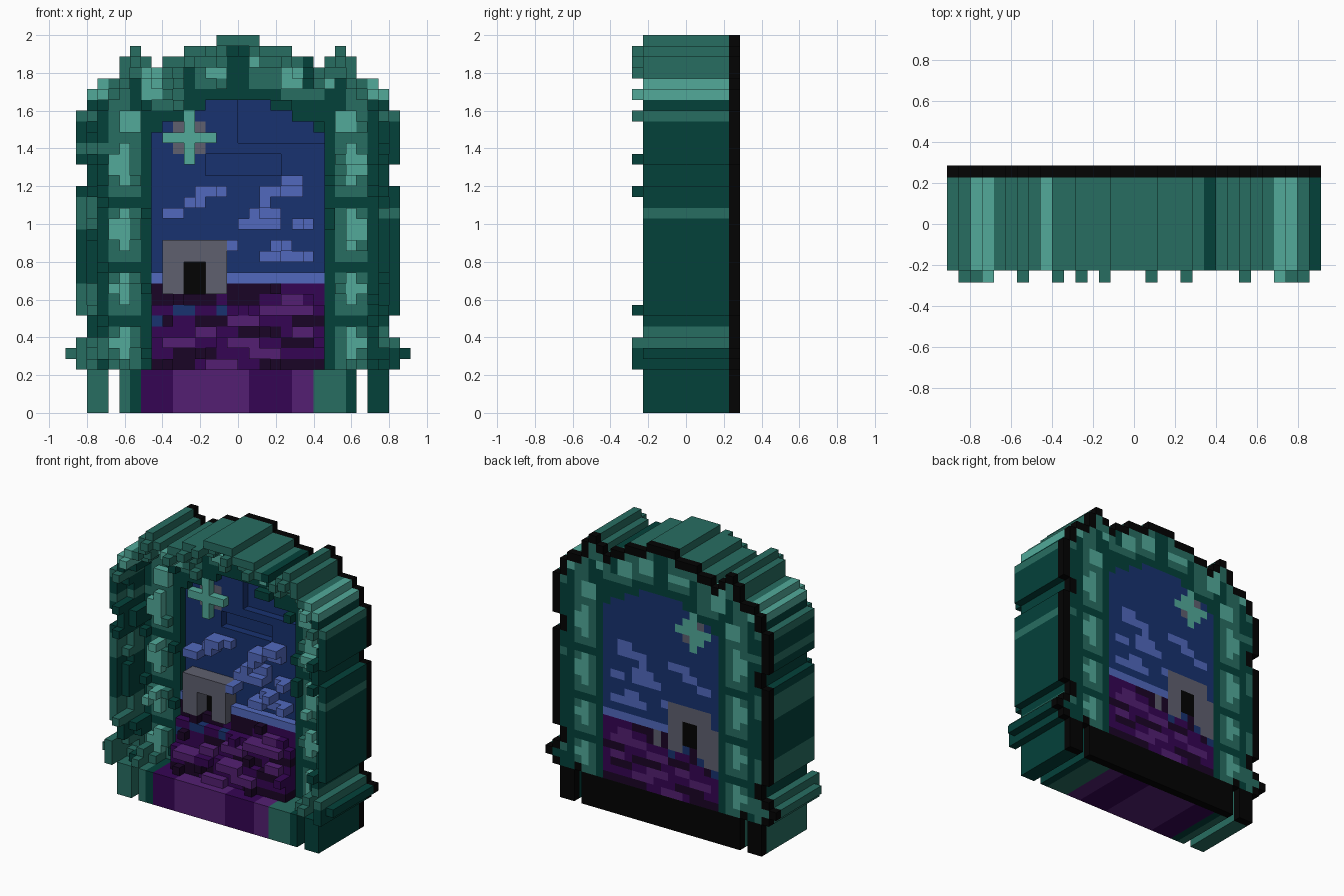
import bpy, bmesh, random

old = bpy.data.objects.get("Cube")
if old:
    bpy.data.objects.remove(old, do_unlink=True)
random.seed(4)

U = 2 / 35            # one block
COLS = 32             # blocks across


# ---------- materials ----------
def linear(h):
    out = []
    for k in (0, 2, 4):
        c = int(h[k:k + 2], 16) / 255
        out.append(c / 12.92 if c <= 0.04045 else ((c + 0.055) / 1.055) ** 2.4)
    return (*out, 1.0)


def material(name, h):
    m = bpy.data.materials.new(name)
    m.use_nodes = True
    m.diffuse_color = linear(h)
    bsdf = m.node_tree.nodes["Principled BSDF"]
    bsdf.inputs["Base Color"].default_value = linear(h)
    bsdf.inputs["Roughness"].default_value = 0.9
    return m


dark_teal = material("dark teal", "03413A")
teal = material("teal", "276D61")
light_teal = material("light teal", "52AA9A")
night_blue = material("night blue", "183270")
cloud_blue = material("cloud blue", "5169BE")
plum = material("dark plum", "1A0526")
purple = material("purple", "350554")
violet = material("violet", "531F72")
grey = material("grey", "5F606F")
black = material("black", "030303")

PARTS = {
    "mortar": dark_teal, "stones": teal, "stone_highlights": light_teal,
    "sky": night_blue, "clouds": cloud_blue, "puddles": night_blue,
    "ground_shadows": plum, "ground": purple, "ground_highlights": violet,
    "gatehouse": grey, "doorway": black, "star": light_teal,
    "star_glow": grey, "backing": black,
}

# ---------- outline: half-width runs (from, to, first row, last row) ----------
inside = set()
for a, b, r0, r1 in [(0, 11, 0, 4), (12, 14, 0, 4), (0, 15, 4, 7), (0, 16, 5, 6),
                     (0, 14, 7, 9), (0, 15, 9, 21), (0, 14, 21, 23), (0, 15, 23, 28),
                     (0, 14, 28, 30), (0, 13, 30, 31), (0, 11, 31, 32), (0, 7, 32, 33),
                     (8, 11, 32, 33), (0, 5, 33, 34), (9, 10, 33, 34), (0, 2, 34, 35)]:
    for j in range(r0, r1):
        for k in range(a, b):
            inside |= {(16 + k, j), (15 - k, j)}

paint = {c: "mortar" for c in inside}


def fill(part, *rects, mirror=False, target=paint):
    """Paint rectangles (col0, row0, col1, row1) of blocks."""
    for c0, r0, c1, r1 in rects:
        for i in range(c0, c1):
            for j in range(r0, r1):
                for c in ((i, j), (31 - i, j)) if mirror else ((i, j),):
                    if c in inside:
                        target[c] = part


# pillar stones, stacked on both sides
for r0, r1 in ((4, 8), (9, 13), (14, 19), (20, 25)):
    fill("stones", (4, r0, 7, r1), mirror=True)
    fill("stone_highlights", (5, r0 + 1, 6, r1), (4, r0 + 2, 6, r1 - 1), mirror=True)
fill("stones", (4, 25, 7, 28), mirror=True)
fill("stone_highlights", (5, 26, 7, 28), mirror=True)
# outer stones
fill("stones", (0, 5, 4, 7), (1, 4, 3, 5), (1, 9, 3, 12), (1, 17, 3, 20), (1, 24, 4, 25),
     (1, 27, 3, 28), (29, 18, 31, 19), (29, 27, 31, 28), (29, 6, 31, 8))
# arch stones
fill("stones", (4, 28, 6, 31), (5, 31, 8, 33), (6, 33, 7, 34), (11, 33, 15, 34),
     (14, 34, 16, 35), (9, 32, 12, 33), (3, 30, 5, 31), mirror=True)
fill("stones", (8, 28, 11, 32), (12, 30, 15, 33), (17, 30, 20, 33), (20, 29, 24, 32))
fill("mortar", (22, 32, 24, 33), (15, 31, 16, 34), (11, 30, 12, 32), (22, 30, 23, 32))
fill("stone_highlights", (2, 29, 4, 31), mirror=True)
fill("stone_highlights", (7, 29, 9, 32), (13, 31, 15, 32), (20, 30, 22, 32), (17, 32, 18, 33),
     (24, 30, 25, 31))

# ---------- picture inside the arch ----------
HALF = {26: 7, 27: 5, 28: 3}
window = {(i, j) for j in range(4, 29) for i in range(COLS)
          if -HALF.get(j, 8) <= i - 16 < HALF.get(j, 8)}
for c in window:
    paint[c] = "sky" if c[1] > 11 else "ground"
fill("clouds", (8, 12, 24, 13), (9, 18, 11, 19), (11, 19, 13, 20), (12, 20, 15, 21),
     (18, 20, 22, 21), (20, 21, 22, 22), (16, 17, 20, 18), (17, 18, 20, 19),
     (18, 19, 19, 20), (21, 17, 23, 18), (19, 15, 21, 16), (18, 14, 23, 15),
     (15, 15, 16, 16), (14, 14, 15, 15))
fill("ground_shadows", (8, 10, 12, 12), (15, 11, 20, 12), (8, 8, 10, 9), (12, 8, 16, 9),
     (16, 7, 20, 8), (10, 5, 14, 6), (20, 6, 23, 7), (18, 4, 24, 5), (8, 4, 12, 5),
     (21, 8, 24, 9), (15, 10, 18, 11), (12, 10, 14, 11))
fill("ground_highlights", (18, 9, 23, 10), (15, 8, 18, 9), (20, 10, 22, 11), (9, 6, 12, 7),
     (13, 4, 16, 5), (17, 5, 20, 6), (21, 7, 23, 8), (12, 7, 14, 8), (15, 6, 18, 7))
fill("puddles", (10, 9, 12, 10), (14, 9, 15, 10), (8, 8, 9, 9))
fill("star_glow", (10, 24, 13, 27))
fill("star", (11, 23, 12, 28), (9, 25, 14, 26))

# the back shows the same picture with a taller gatehouse and a fuller star
back = dict(paint)
fill("gatehouse", (9, 11, 15, 16))
fill("doorway", (11, 11, 13, 14))
fill("gatehouse", (9, 10, 15, 16), (8, 9, 10, 14), (16, 10, 17, 12), target=back)
fill("doorway", (11, 11, 13, 14), target=back)
fill("ground_shadows", (11, 9, 12, 11), target=back)
fill("puddles", (12, 10, 13, 11), (8, 8, 9, 9), target=back)
fill("star", (10, 24, 13, 27), target=back)
fill("star_glow", (12, 24, 13, 25), (10, 26, 11, 27), target=back)
fill("stone_highlights", (17, 31, 19, 33), (12, 31, 14, 32), target=back)

# plinth
fill("stones", (2, 0, 4, 4), (5, 0, 6, 4), (23, 0, 26, 4))
fill("ground", (7, 0, 10, 4), (17, 0, 21, 4))
fill("ground_highlights", (10, 0, 17, 4), (21, 0, 23, 4))

# ---------- depth of every block column ----------
STEP = ((1, 0), (-1, 0), (0, 1), (0, -1))
rim = {(i, j) for i, j in inside if any((i + a, j + b) not in inside for a, b in STEP)}
second = {(i, j) for i, j in inside - rim if any((i + a, j + b) in rim for a, b in STEP)}
LEVEL = {"sky": 1, "clouds": 0, "gatehouse": -1, "doorway": 1, "star": 0,
         "star_glow": 1, "puddles": -1, "mortar": 0, "stones": 0, "stone_highlights": -1}

# single blocks standing proud of the rim
studs = {(9, 31), (11, 32), (20, 32), (13, 33), (17, 33)}
for c, r in ((1, 4), (1, 5), (1, 6), (2, 9), (2, 20), (2, 23), (2, 27), (3, 29), (6, 32)):
    studs |= {(c, r), (31 - c, r)}


def front_level(c):
    i, j = c
    part = paint[c]
    if j < 4:
        return -4
    if c in studs:
        return -5
    if c in window:
        if part.startswith("ground"):   # terraces climbing to the horizon
            return (-2 + (j - 4) // 3 - (part == "ground_highlights")
                    - (random.random() < 0.1))
        if part == "sky":               # shallow step in the night sky
            return 2 if (i > 15 and j > 24) or (12 < i < 20 and 21 < j < 24) else 1
        if part == "clouds" and j > 12 and (i // 2 + j) % 3:
            return -1
        return LEVEL[part]
    if c in rim:
        return -4
    if c in second:
        return -3 + (random.random() < 0.3)
    return LEVEL[part] - (random.random() < 0.12)


layers = {}           # (part, front, back) -> set of blocks
for c in sorted(inside):
    edge = c in rim or c[1] < 4
    layers.setdefault((paint[c], front_level(c), 4), set()).add(c)
    layers.setdefault(("backing" if edge else back[c], 4, 5), set()).add(c)


def rectangles(cells):
    """Merge blocks into as few rectangles as possible."""
    left = set(cells)
    while left:
        i, j = min(left, key=lambda c: (c[1], c[0]))
        w = h = 1
        while (i + w, j) in left:
            w += 1
        while all((i + k, j + h) in left for k in range(w)):
            h += 1
        left -= {(i + a, j + b) for a in range(w) for b in range(h)}
        yield i, j, w, h


# ---------- build one object per part ----------
for name, mat in PARTS.items():
    bm = bmesh.new()
    for (part, f, b), cells in layers.items():
        if part != name:
            continue
        for i, j, w, h in rectangles(cells):
            cube = bmesh.ops.create_cube(bm, size=1)["verts"]
            bmesh.ops.scale(bm, vec=(w * U, (b - f) * U, h * U), verts=cube)
            bmesh.ops.translate(bm, verts=cube, vec=((i + w / 2 - 16) * U,
                                                     (f + b) / 2 * U, (j + h / 2) * U))
    mesh = bpy.data.meshes.new(name)
    bm.to_mesh(mesh)
    bm.free()
    mesh.materials.append(mat)
    bpy.context.scene.collection.objects.link(bpy.data.objects.new(name, mesh))
